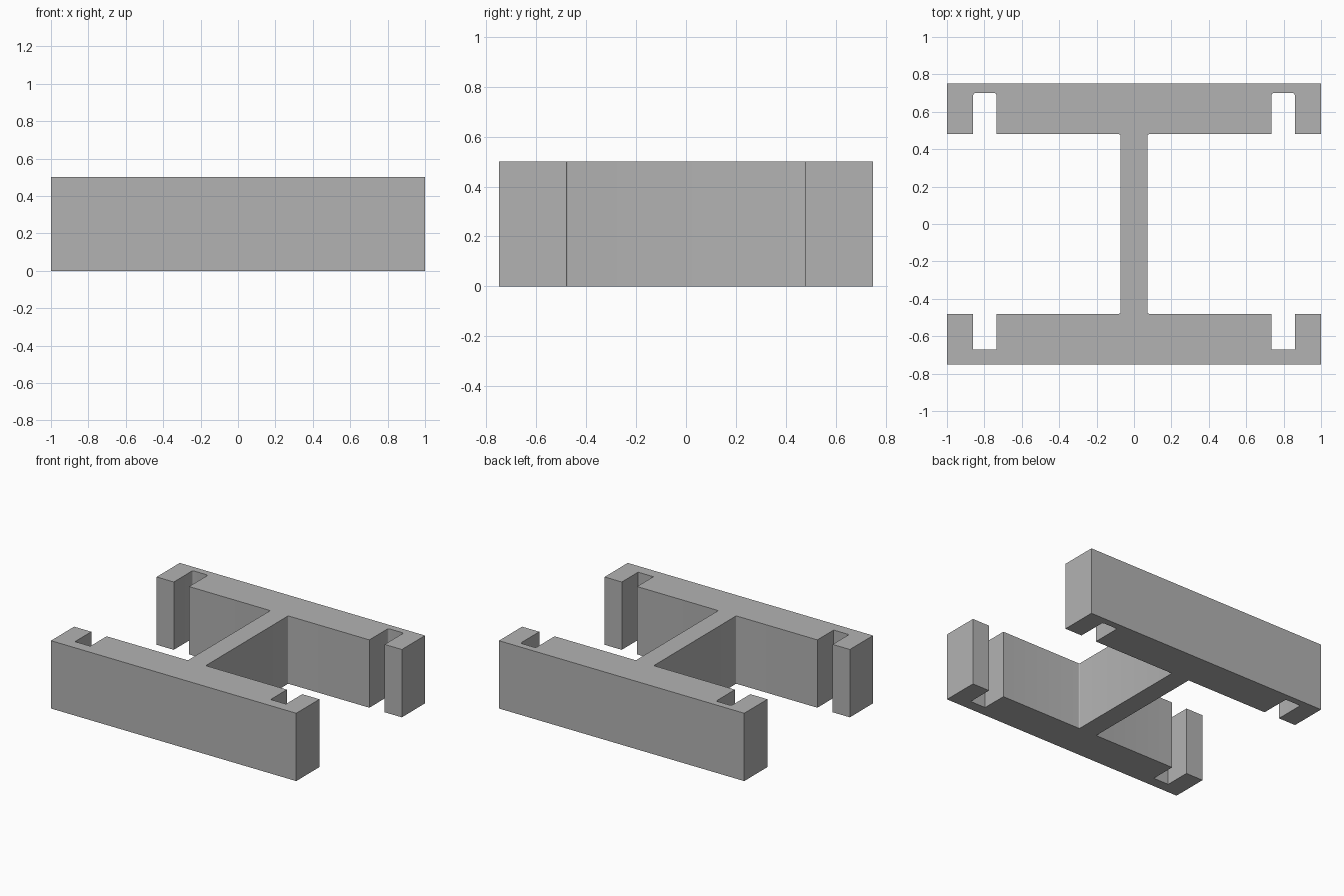
import bpy
import bmesh
from mathutils import Vector

cube = bpy.data.objects.get("Cube")
if cube:
    bpy.data.objects.remove(cube, do_unlink=True)

HEIGHT = 0.5
HALF_LENGTH, HALF_DEPTH = 1.0, 0.75
INNER, WEB = 0.48, 0.073          # inner flange face, half web thickness
SLOT_IN, SLOT_OUT = 0.735, 0.86   # slot sides
FRONT_SLOT, BACK_SLOT = 0.67, 0.70

grey = bpy.data.materials.new("plain grey")
grey.use_nodes = True
colour = (0.45, 0.45, 0.45, 1)
grey.diffuse_color = colour
grey.node_tree.nodes["Principled BSDF"].inputs["Base Color"].default_value = colour


def flange_side(sign, slot_end, slot_radius):
    """Left half of one flange, from the web out to the end: x, y, corner radius."""
    return [(WEB, sign * INNER, 0.008),
            (SLOT_IN, sign * INNER, 0),
            (SLOT_IN, sign * slot_end, slot_radius),
            (SLOT_OUT, sign * slot_end, slot_radius),
            (SLOT_OUT, sign * INNER, 0),
            (HALF_LENGTH, sign * INNER, 0),
            (HALF_LENGTH, sign * HALF_DEPTH, 0)]


def rounded(corners, steps=4):
    """Replace each corner that has a radius by a short curve."""
    points = []
    for i, (x, y, radius) in enumerate(corners):
        here = Vector((x, y))
        if not radius:
            points.append(here)
            continue
        before = Vector(corners[i - 1][:2])
        after = Vector(corners[(i + 1) % len(corners)][:2])
        start = here + (before - here).normalized() * radius
        end = here + (after - here).normalized() * radius
        for s in range(steps + 1):
            t = s / steps
            points.append(start * (1 - t) ** 2 + here * 2 * t * (1 - t) + end * t ** 2)
    return points


# Outline of the beam: one side, then the same side mirrored
front = flange_side(-1, FRONT_SLOT, 0)
back = flange_side(1, BACK_SLOT, 0.015)
half = front[::-1] + back
outline = rounded(half + [(-x, y, r) for x, y, r in reversed(half)])

# Extrude the outline upwards
bm = bmesh.new()
base = bm.faces.new([bm.verts.new((p.x, p.y, 0)) for p in outline])
top = bmesh.ops.extrude_face_region(bm, geom=[base], use_keep_orig=True)
top_verts = [g for g in top["geom"] if isinstance(g, bmesh.types.BMVert)]
bmesh.ops.translate(bm, vec=(0, 0, HEIGHT), verts=top_verts)
bmesh.ops.recalc_face_normals(bm, faces=bm.faces)

mesh = bpy.data.meshes.new("slotted_beam")
bm.to_mesh(mesh)
bm.free()
mesh.materials.append(grey)
beam = bpy.data.objects.new("slotted_beam", mesh)
bpy.context.collection.objects.link(beam)

# Smooth the small fillets, keep the rest sharp
bpy.context.view_layer.objects.active = beam
beam.select_set(True)
bpy.ops.object.shade_smooth_by_angle(angle=0.6)
